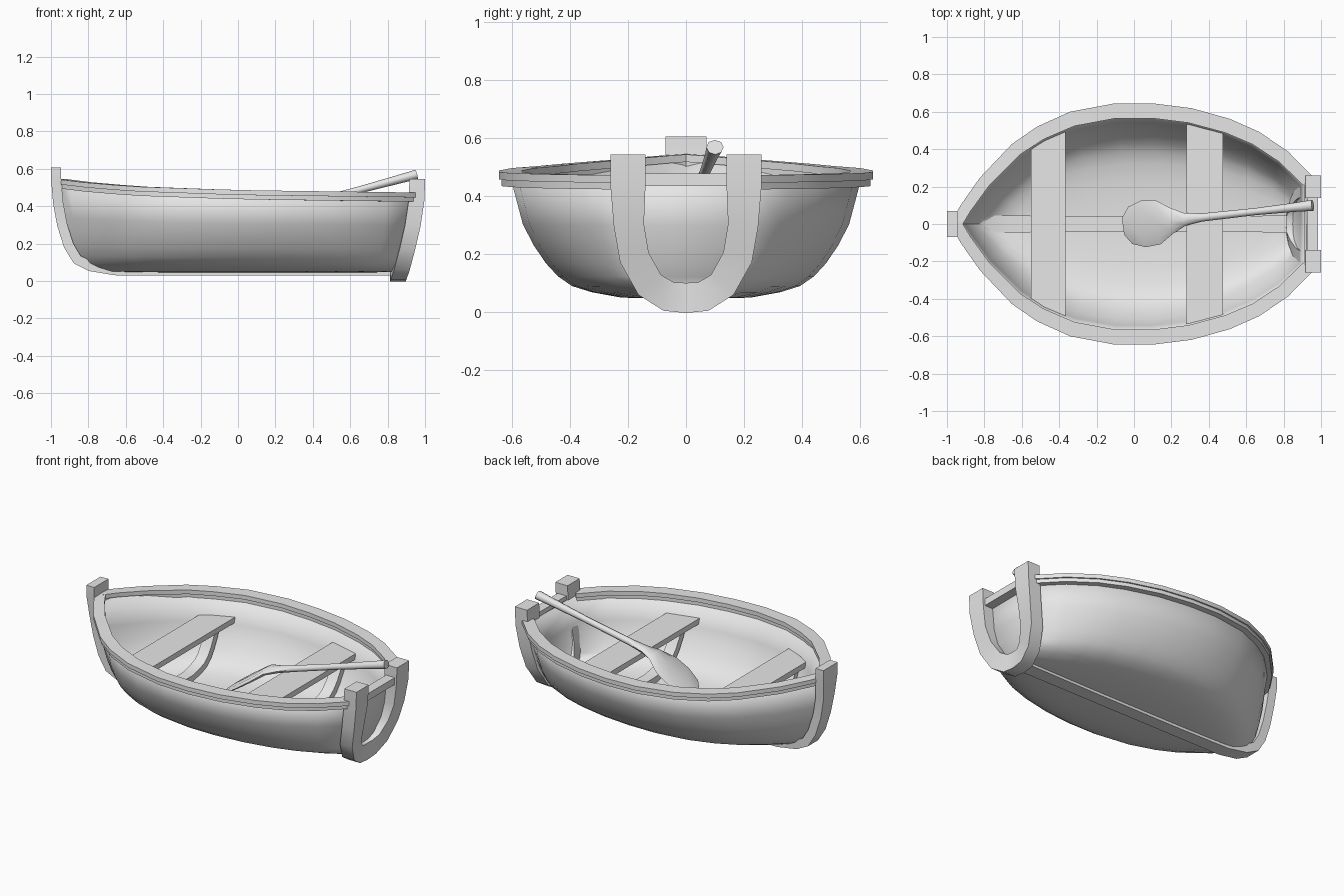
import bpy, bmesh, math
from mathutils import Vector as V

if "Cube" in bpy.data.objects:
    bpy.data.objects.remove(bpy.data.objects["Cube"])

wood = bpy.data.materials.new("light grey")
wood.diffuse_color = (0.8, 0.8, 0.8, 1)
wood.use_nodes = True
wood.node_tree.nodes["Principled BSDF"].inputs["Base Color"].default_value = wood.diffuse_color


def lerp(table, x):
    if x <= table[0][0]:
        return table[0][1]
    for (a, p), (b, q) in zip(table, table[1:]):
        if x <= b:
            return p + (q - p) * (x - a) / (b - a)
    return table[-1][1]


def finish(name, bm, angle=40, downward=False):
    bmesh.ops.remove_doubles(bm, verts=bm.verts, dist=0.0005)
    bmesh.ops.recalc_face_normals(bm, faces=bm.faces)
    if downward:
        low = min(bm.faces, key=lambda f: f.calc_center_median().z)
        low.normal_update()
        if low.normal.z > 0:
            bmesh.ops.reverse_faces(bm, faces=bm.faces)
    me = bpy.data.meshes.new(name)
    bm.to_mesh(me)
    bm.free()
    me.shade_smooth()
    me.set_sharp_from_angle(angle=math.radians(angle))
    me.materials.append(wood)
    ob = bpy.data.objects.new(name, me)
    bpy.context.collection.objects.link(ob)
    return ob


def sweep(name, sections, n=4, angle=40):
    """Closed tube; each section is (centre, side half-vector, up half-vector)."""
    bm = bmesh.new()
    rings = []
    for c, a, b in sections:
        if n == 4:
            cs = [(-1, -1), (1, -1), (1, 1), (-1, 1)]
        else:
            cs = [(math.cos(2 * math.pi * i / n), math.sin(2 * math.pi * i / n)) for i in range(n)]
        rings.append([bm.verts.new(V(c) + V(a) * s + V(b) * t) for s, t in cs])
    for r, q in zip(rings, rings[1:]):
        for i in range(n):
            j = (i + 1) % n
            bm.faces.new((r[i], r[j], q[j], q[i]))
    bm.faces.new(rings[0])
    bm.faces.new(rings[-1])
    return finish(name, bm, angle)


def tangent(pts, i):
    return (V(pts[min(i + 1, len(pts) - 1)]) - V(pts[max(i - 1, 0)])).normalized()


# Hull shape: half width and sheer height by x, section by level
WIDTH = [(-.95, 0), (-.9, .085), (-.8, .225), (-.63, .40), (-.5, .487), (-.33, .562), (-.1, .605),
         (.1, .605), (.3, .58), (.5, .525), (.65, .46), (.8, .36), (.93, .23)]
SHEER = [(-.95, .525), (-.75, .5), (-.5, .483), (0, .465), (.5, .458), (.95, .452)]
# level: (width factor, height factor, bow x, stern x)
LEVELS = [(0, 0, -.66, .85), (.37, .015, -.74, .85), (.54, .06, -.79, .857), (.65, .11, -.83, .865),
          (.73, .19, -.86, .875), (.80, .30, -.89, .885), (.87, .45, -.913, .9), (.93, .62, -.93, .91),
          (1, 1, -.95, .93)]


def hull_z(x, h):
    return .045 + (lerp(SHEER, x) - .045) * h


# Hull shell with closed transom
bm = bmesh.new()
rows = []
for side, levels in ((-1, LEVELS[::-1]), (1, LEVELS[1:])):
    for g, h, x0, x1 in levels:
        row = []
        for px, w in WIDTH:
            x = x0 + (x1 - x0) * (px + .95) / 1.88
            row.append(bm.verts.new((x, side * w * g, hull_z(px, h))))
        rows.append(row)
for r, q in zip(rows, rows[1:]):
    for i in range(len(WIDTH) - 1):
        bm.faces.new((r[i], r[i + 1], q[i + 1], q[i]))
for k in range(len(LEVELS) - 1):
    a, b, c, d = rows[k][-1], rows[k + 1][-1], rows[-2 - k][-1], rows[-1 - k][-1]
    bm.faces.new((a, b, d) if b == c else (a, b, c, d))
hull = finish("hull", bm, 50, True)
mod = hull.modifiers.new("thickness", "SOLIDIFY")
mod.thickness = .022
mod.offset = -1

# Gunwale rails, a wide cap over a slimmer strake, narrower at the ends
for side, label in ((-1, "front"), (1, "back")):
    pts = [V((x, side * w, lerp(SHEER, x))) for x, w in WIDTH]
    cap, strake = [], []
    for i, p in enumerate(pts):
        t = tangent(pts, i)
        nrm = V((-t.y, t.x, 0)).normalized()
        w = lerp([(-.95, .03), (-.4, .04), (.4, .04), (.95, .035)], p.x)
        cap.append((p + V((0, 0, .008)), nrm * w, V((0, 0, .013))))
        strake.append((p - V((0, 0, .015)), nrm * (w - .009), V((0, 0, .013))))
    sweep(label + "_gunwale", cap)
    sweep(label + "_strake", strake)

# Bow stem running down into the keel
path = [(-.972, .607, .07), (-.972, .545, .07), (-.962, .42, .055), (-.94, .30, .05), (-.905, .19, .05),
        (-.86, .115, .05), (-.79, .08, .047), (-.66, .058, .045), (-.3, .056, .042), (.3, .056, .042),
        (.85, .058, .045)]
pts = [V((x, 0, z)) for x, z, w in path]
secs = []
for i, (x, z, w) in enumerate(path):
    t = tangent(pts, i)
    secs.append((pts[i], V((0, w, 0)), V((-t.z, 0, t.x)) * .027))
sweep("stem_and_keel", secs, angle=35)

# U-shaped stern frame with two posts
XZ = [(.05, .855), (.08, .872), (.25, .925), (.4, .953), (.545, .959)]
half = [(.2, .545), (.2, .43), (.197, .3), (.178, .19), (.125, .095), (.06, .055)]
path = half + [(0, .05)] + [(-y, z) for y, z in half[::-1]]
pts = [V((lerp(XZ, z), y, z)) for y, z in path]
secs = []
for i, p in enumerate(pts):
    t = tangent([V((0, y, z)) for y, z in path], i)
    secs.append((p, V((0, -t.z, t.y)) * (.052 if p.z < .4 else .06), V((.042, 0, 0))))
sweep("stern_frame", secs, angle=35)
# Rail across the transom
sweep("transom_rail", [((.955, y, .458), (.03, 0, 0), (0, 0, .022)) for y in (-.16, .16)])

# Seats with a curved rib under each
for name, xa, xb in (("bow_seat", -.55, -.365), ("stern_seat", .28, .475)):
    secs = []
    for x in (xa, xb):
        secs.append(((x, 0, .345), (0, lerp(WIDTH, x) * .95 - .015, 0), (0, 0, .017)))
    sweep(name, secs)
    xm = (xa + xb) / 2
    wide = min(lerp(WIDTH, xm - .06), lerp(WIDTH, xm + .06))
    arc = [(s * (wide * g - .035 * g), hull_z(xm, h) + .04 * (1 - h))
           for s, ls in ((-1, LEVELS[7:0:-1]), (1, LEVELS[1:8])) for g, h, _, _ in ls]
    pts = [V((xm, y, z)) for y, z in arc]
    secs = []
    for i, p in enumerate(pts):
        t = tangent(pts, i)
        secs.append((p, V((.035, 0, 0)), V((0, -t.z, t.y)) * .02))
    sweep(name + "_rib", secs)

# Paddle leaning over the stern, its blade dipping between the seats
PADDLE = [(-.055, .05, .008), (-.02, .1, .012), (.05, .125, .014), (.13, .118, .016), (.2, .07, .02),
          (.27, .035, .02), (.36, .022, .02), (.65, .019, .019), (.85, .024, .023), (.955, .03, .026)]
pts = [V((x, -.005 + .11 * x, .312 + .27 * x - .42 * max(0, .2 - x))) for x, w, t in PADDLE]
secs = []
for i, (x, w, t) in enumerate(PADDLE):
    d = tangent(pts, i)
    side = V((0, 0, 1)).cross(d).normalized()
    secs.append((pts[i], side * w, d.cross(side) * t))
sweep("paddle", secs, 8, 50)
